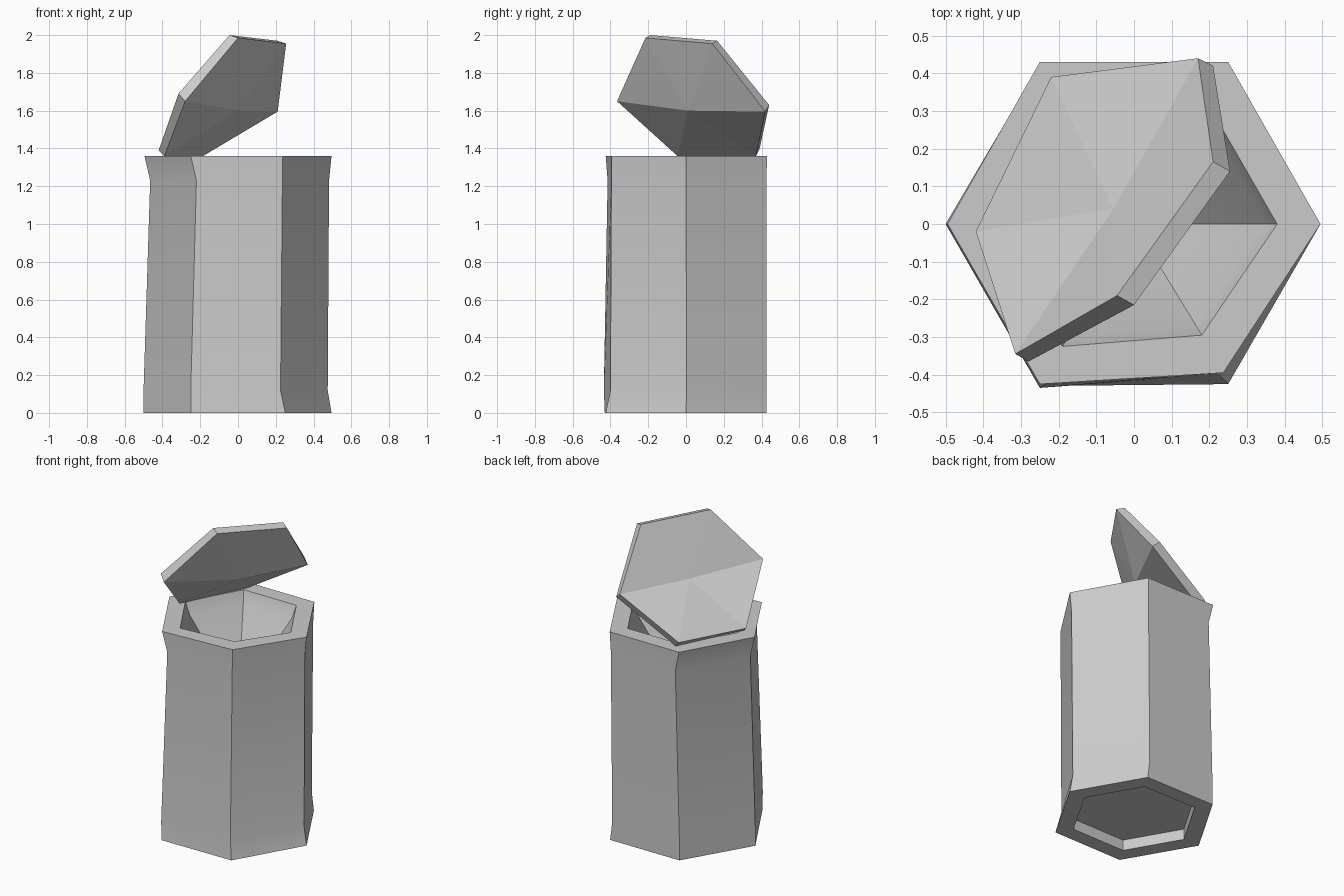
import bpy, bmesh
from mathutils import Vector

if "Cube" in bpy.data.objects:
    bpy.data.objects.remove(bpy.data.objects["Cube"])


def loft(name, rings, start, end, smooth_angle=None):
    """Join rings of points; a cap is a point (fan) or None (flat face)."""
    bm = bmesh.new()
    loops = [[bm.verts.new(p) for p in ring] for ring in rings]
    for a, b in zip(loops, loops[1:]):
        for i in range(len(a)):
            j = (i + 1) % len(a)
            bm.faces.new((a[i], a[j], b[j], b[i]))
    for loop, cap in ((loops[0], start), (loops[-1], end)):
        if cap is None:
            bm.faces.new(loop)
        else:
            tip = bm.verts.new(cap)
            for i in range(len(loop)):
                bm.faces.new((loop[i], loop[(i + 1) % len(loop)], tip))
    bmesh.ops.recalc_face_normals(bm, faces=bm.faces[:])
    me = bpy.data.meshes.new(name)
    bm.to_mesh(me)
    bm.free()
    ob = bpy.data.objects.new(name, me)
    bpy.context.scene.collection.objects.link(ob)
    if smooth_angle:
        bpy.ops.object.select_all(action='DESELECT')
        bpy.context.view_layer.objects.active = ob
        ob.select_set(True)
        bpy.ops.object.shade_smooth_by_angle(angle=smooth_angle)
    return ob


def level(points, z, scale=1.0):
    return [(x * scale, y * scale, z) for x, y in points]


# Slightly uneven hand-cut hexagons for the body
foot = [(.495, 0), (.25, .425), (-.25, .425), (-.5, 0), (-.25, -.43), (.25, -.425)]
low = [(.475, .003), (.235, .425), (-.25, .425), (-.5, 0), (-.25, -.435), (.225, -.40)]
high = [(.482, 0), (.245, .425), (-.22, .425), (-.465, 0), (-.22, -.415), (.235, -.395)]
rim = [(.495, 0), (.25, .43), (-.25, .43), (-.495, 0), (-.25, -.425), (.237, -.395)]
mouth = [(.38, 0), (.19, .33), (-.19, .33), (-.38, 0), (-.19, -.325), (.18, -.295)]

# Body: recessed base, faceted wall, rim and funnel-shaped hollow
loft("body", [
    level(foot, .07, .77),
    level(foot, 0, .77),
    level(foot, 0),
    level(low, .12),
    level(high, 1.23),
    level(rim, 1.36),
    level(mouth, 1.36),
    level(mouth, 1.28, .92),
], None, (0, 0, .83), 0.5)

# Lid: tilted dished hexagonal plate resting on the rim
lid_top = [(-.22, .39, 1.40), (.17, .44, 1.63), (.21, .165, 1.97),
           (-.045, -.19, 2.0), (-.315, -.345, 1.69), (-.42, -.02, 1.39)]
lid_under = [(-.185, .37, 1.36), (.21, .42, 1.595), (.255, .14, 1.955),
             (0, -.215, 1.985), (-.28, -.365, 1.65), (-.39, -.045, 1.36)]
loft("lid", [lid_top, lid_under], (-.055, .04, 1.64), (0, .01, 1.6))
